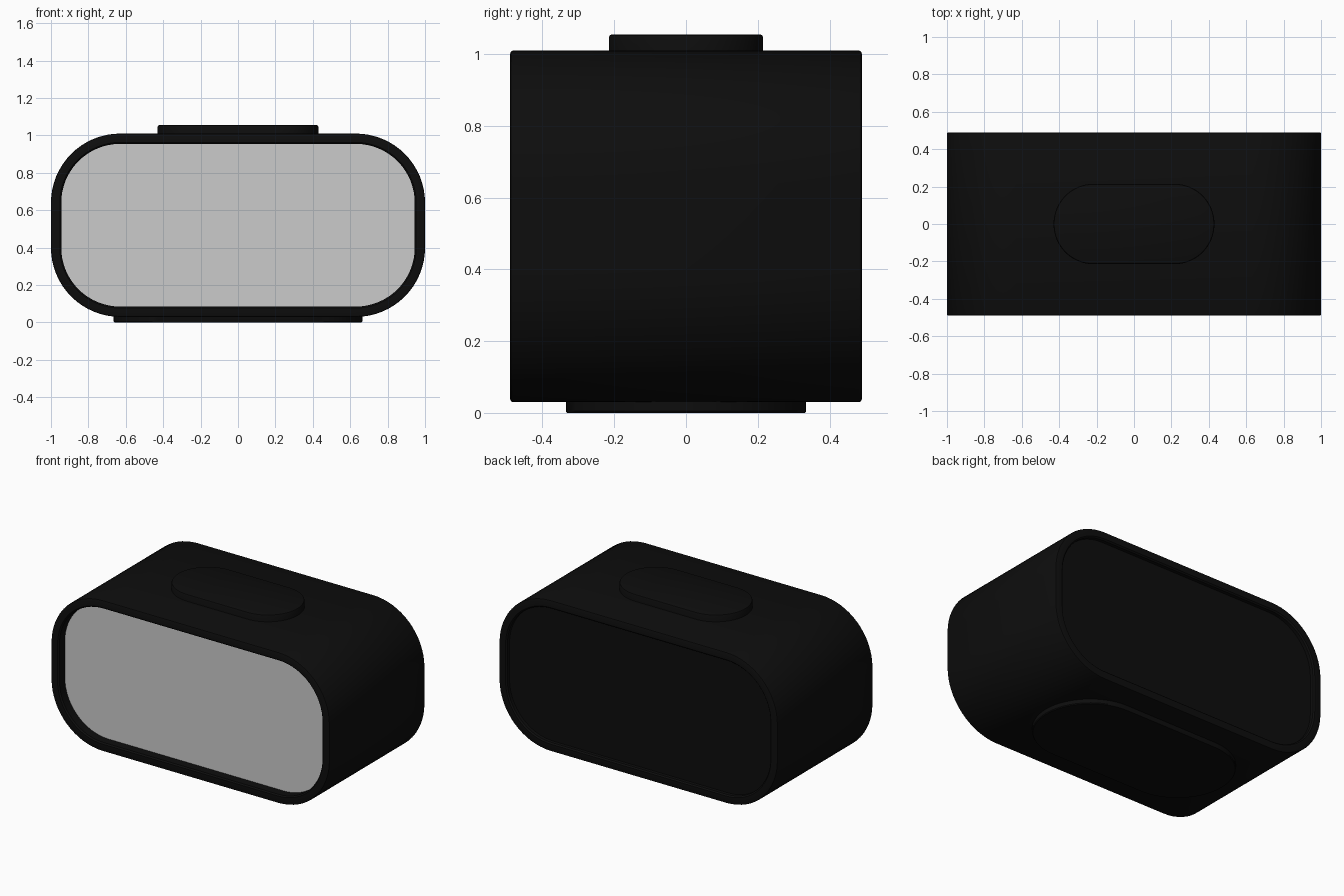
import bpy, bmesh, math
from mathutils import Vector

cube = bpy.data.objects.get("Cube")
if cube:
    bpy.data.objects.remove(cube, do_unlink=True)


def material(name, color, roughness=0.6):
    m = bpy.data.materials.new(name)
    m.use_nodes = True
    m.diffuse_color = (*color, 1)
    bsdf = m.node_tree.nodes["Principled BSDF"]
    bsdf.inputs["Base Color"].default_value = (*color, 1)
    bsdf.inputs["Roughness"].default_value = roughness
    return m


black = material("matte black", (0.004, 0.004, 0.004))
grey = material("light grey", (0.6, 0.6, 0.6))


def rounded(half_w, half_h, radius, steps=16):
    """Counter-clockwise outline of a rounded rectangle."""
    points = []
    for i, (sx, sy) in enumerate([(1, 1), (-1, 1), (-1, -1), (1, -1)]):
        for k in range(steps + 1):
            a = (i + k / steps) * math.pi / 2
            points.append((sx * (half_w - radius) + radius * math.cos(a),
                           sy * (half_h - radius) + radius * math.sin(a)))
    return points


def loft(name, rings, place, mat):
    """Skin a list of (half_w, half_h, radius, depth) rings and cap both ends."""
    bm = bmesh.new()
    loops = [[bm.verts.new(place(u, v, d)) for u, v in rounded(w, h, r)]
             for w, h, r, d in rings]
    for a, b in zip(loops, loops[1:]):
        for i in range(len(a)):
            j = (i + 1) % len(a)
            bm.faces.new((a[i], a[j], b[j], b[i]))
    bm.faces.new(loops[0][::-1])
    bm.faces.new(loops[-1])
    bmesh.ops.remove_doubles(bm, verts=bm.verts, dist=1e-5)
    bmesh.ops.recalc_face_normals(bm, faces=bm.faces)
    mesh = bpy.data.meshes.new(name)
    bm.to_mesh(mesh)
    bm.free()
    mesh.materials.append(mat)
    obj = bpy.data.objects.new(name, mesh)
    bpy.context.collection.objects.link(obj)
    bpy.ops.object.select_all(action="DESELECT")
    obj.select_set(True)
    bpy.context.view_layer.objects.active = obj
    bpy.ops.object.shade_smooth_by_angle(angle=math.radians(35))
    return obj


MID = 0.52          # height of the body's centre
W, H, R = 1.0, 0.49, 0.37
DEPTH, RIM, EDGE = 0.49, 0.055, 0.008


def upright(u, v, d):
    return Vector((u, d, MID + v))


def flat(u, v, d):
    return Vector((u, v, d))


def inset(amount, depth):
    return (W - amount, H - amount, R - amount, depth)


# Body shell: softened outer edges, a raised rim and a recess at each end
FRONT_RECESS, BACK_RECESS = 0.07, 0.03
body = loft("body", [
    inset(RIM, -DEPTH + FRONT_RECESS),
    inset(RIM, -DEPTH + EDGE), inset(RIM - EDGE, -DEPTH),
    inset(EDGE, -DEPTH), inset(EDGE * 0.3, -DEPTH + EDGE * 0.3),
    inset(0, -DEPTH + EDGE), inset(0, DEPTH - EDGE),
    inset(EDGE * 0.3, DEPTH - EDGE * 0.3), inset(EDGE, DEPTH),
    inset(RIM - EDGE, DEPTH), inset(RIM, DEPTH - EDGE),
    inset(RIM, DEPTH - BACK_RECESS)], upright, black)

# Front display plate lying in the recess
loft("front_screen", [inset(RIM, -DEPTH + FRONT_RECESS - 0.006),
                      inset(RIM, -DEPTH + FRONT_RECESS - 0.001)], upright, grey)

# Pill-shaped button on top
TOP = 1.055
loft("top_button", [(0.43, 0.215, 0.214, 0.98), (0.43, 0.215, 0.214, TOP - EDGE),
                    (0.427, 0.212, 0.211, TOP - EDGE * 0.3),
                    (0.422, 0.207, 0.206, TOP)], flat, black)

# Pill-shaped foot underneath
loft("base_foot", [(0.66, 0.332, 0.33, 0.0), (0.665, 0.335, 0.333, 0.005),
                   (0.665, 0.335, 0.333, 0.06)], flat, black)
